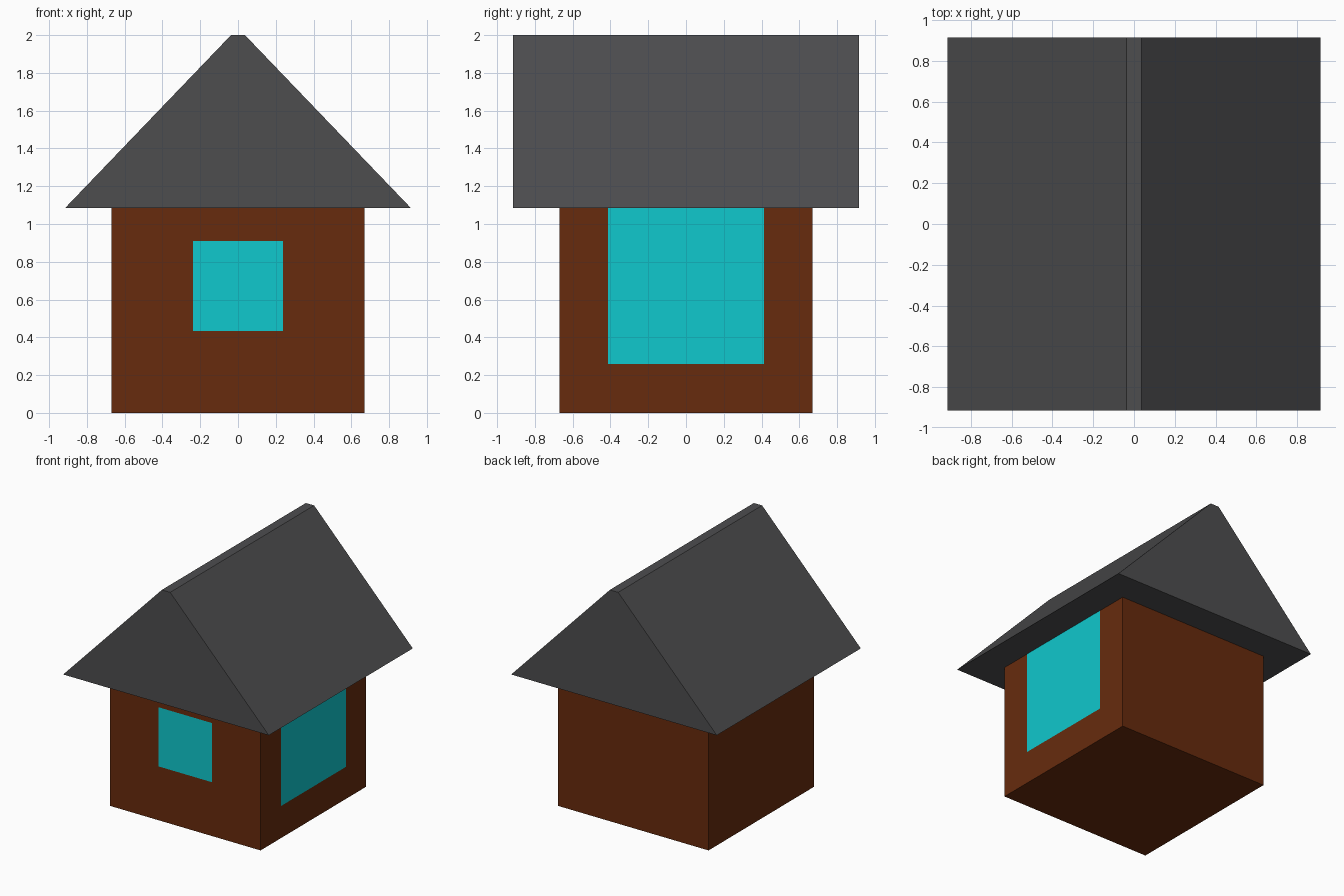
import bpy
from math import radians

if "Cube" in bpy.data.objects:
    bpy.data.objects.remove(bpy.data.objects["Cube"])

WALL = 0.67      # half width of the walls
EAVE = 1.085     # height where the roof starts
ROOF = 0.915     # half width of the roof
RIDGE = 0.037    # half width of the flat ridge
TOP = 2.0


def material(name, color):
    mat = bpy.data.materials.new(name)
    mat.diffuse_color = (*color, 1)
    mat.use_nodes = True
    mat.node_tree.nodes["Principled BSDF"].inputs["Base Color"].default_value = mat.diffuse_color
    return mat


def finish(name, mat):
    obj = bpy.context.object
    obj.name = name
    obj.data.materials.append(mat)
    return obj


brown = material("brown", (0.136, 0.024, 0.004))
cyan = material("cyan", (0.005, 0.58, 0.61))
slate = material("slate", (0.075, 0.075, 0.078))

# Walls
bpy.ops.mesh.primitive_cube_add(size=1, location=(0, 0, EAVE / 2))
walls = finish("walls", brown)
walls.scale = (2 * WALL, 2 * WALL, EAVE)

# Gable roof: a block whose upper edges are pinched to a narrow ridge
bpy.ops.mesh.primitive_cube_add(size=2, location=(0, 0, (EAVE + TOP) / 2))
roof = finish("roof", slate)
for v in roof.data.vertices:
    half = RIDGE if v.co.z > 0 else ROOF
    v.co.x *= half
    v.co.y *= ROOF
    v.co.z *= (TOP - EAVE) / 2


# Square window panes lying just proud of the front and right walls
def window(name, size, location, turn):
    bpy.ops.mesh.primitive_plane_add(size=size, location=location,
                                     rotation=(radians(90), 0, radians(turn)))
    finish(name, cyan)


window("front_window", 0.476, (0, -WALL - 0.002, 0.672), 0)
window("right_window", 0.825, (WALL + 0.002, 0, 0.672), 90)
